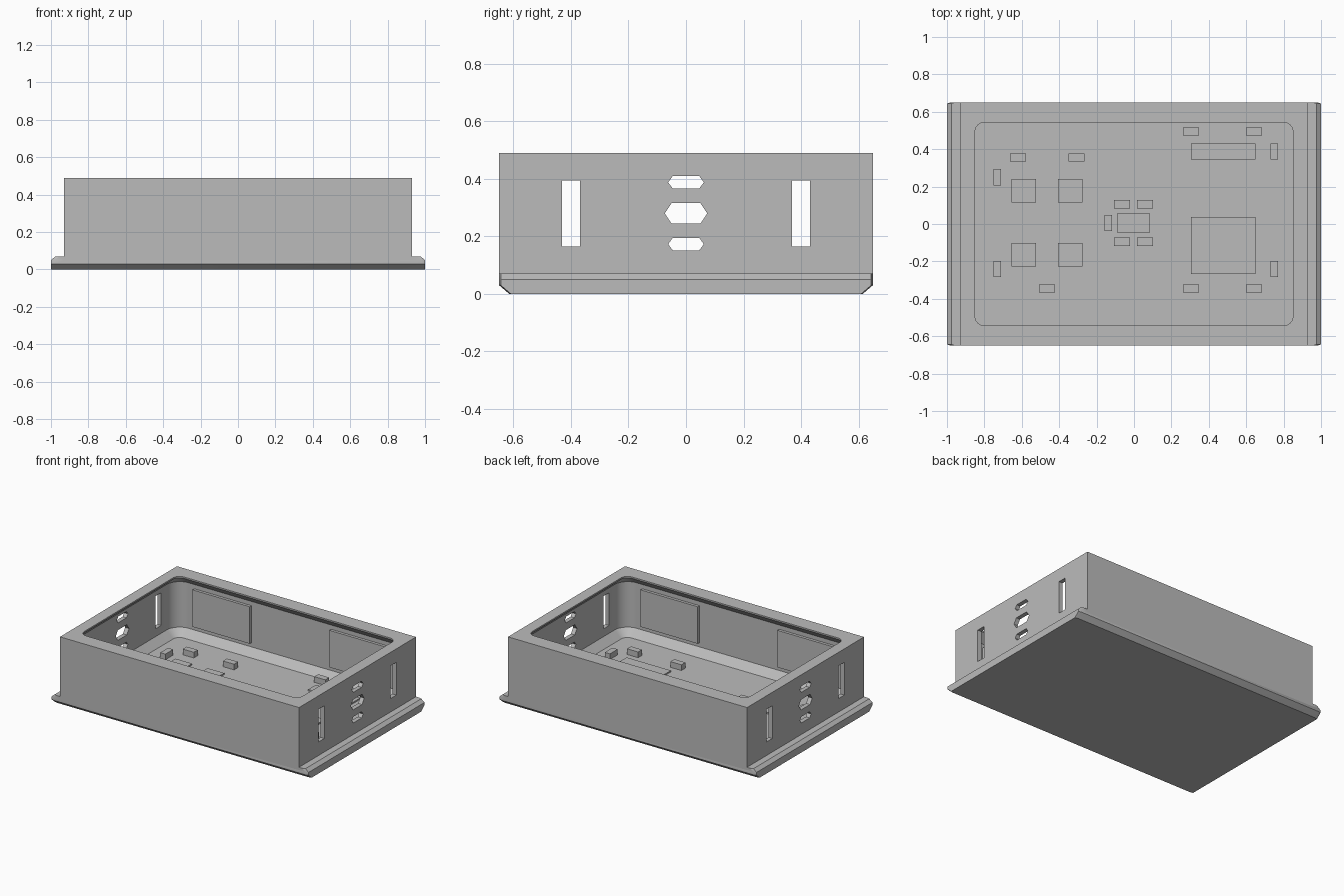
import bpy, bmesh, math

if "Cube" in bpy.data.objects:
    bpy.data.objects.remove(bpy.data.objects["Cube"])

grey = bpy.data.materials.new("matte grey")
grey.diffuse_color = (0.5, 0.5, 0.5, 1)
grey.use_nodes = True
grey.node_tree.nodes["Principled BSDF"].inputs["Base Color"].default_value = grey.diffuse_color


def finish(bm, name):
    bmesh.ops.recalc_face_normals(bm, faces=bm.faces)
    mesh = bpy.data.meshes.new(name)
    bm.to_mesh(mesh)
    bm.free()
    mesh.materials.append(grey)
    obj = bpy.data.objects.new(name, mesh)
    bpy.context.collection.objects.link(obj)
    return obj


def loft(name, loops):
    """Closed solid through loops with equal point counts."""
    bm = bmesh.new()
    rings = [[bm.verts.new(p) for p in loop] for loop in loops]
    n = len(rings[0])
    for a, b in zip(rings, rings[1:]):
        for i in range(n):
            j = (i + 1) % n
            bm.faces.new((a[i], a[j], b[j], b[i]))
    bm.faces.new(rings[0][::-1])
    bm.faces.new(rings[-1])
    return finish(bm, name)


def box(name, x0, x1, y0, y1, z0, z1):
    rect = [(x0, y0), (x1, y0), (x1, y1), (x0, y1)]
    return loft(name, [[(x, y, z) for x, y in rect] for z in (z0, z1)])


def rounded(hx, hy, r, z, seg=8):
    pts = []
    for k, (sx, sy) in enumerate([(1, 1), (-1, 1), (-1, -1), (1, -1)]):
        for i in range(seg + 1):
            a = math.pi / 2 * (k + i / seg)
            pts.append((sx * (hx - r) + r * math.cos(a),
                        sy * (hy - r) + r * math.sin(a), z))
    return pts


def clipped(hx, hy, z, cx=0.02, cy=0.006):
    """Rectangle with slightly clipped corners."""
    return [(hx, -hy + cy, z), (hx, hy - cy, z), (hx - cx, hy, z), (-hx + cx, hy, z),
            (-hx, hy - cy, z), (-hx, -hy + cy, z), (-hx + cx, -hy, z), (hx - cx, -hy, z)]


def boolean(target, tool, op):
    mod = target.modifiers.new(op, 'BOOLEAN')
    mod.operation, mod.object, mod.solver = op, tool, 'EXACT'
    bpy.context.view_layer.objects.active = target
    bpy.ops.object.modifier_apply(modifier=mod.name)
    bpy.data.objects.remove(tool, do_unlink=True)


# Tray walls joined to the base plate with its chamfered edges
tray = box("tray", -0.93, 0.93, -0.65, 0.65, 0.05, 0.49)
base = loft("base_plate", [clipped(1, 0.615, 0), clipped(1, 0.65, 0.03),
                           clipped(1, 0.65, 0.05), clipped(0.976, 0.65, 0.07)])
boolean(tray, base, 'UNION')

# Cavity: narrow mouth, flared walls, chamfer down to the floor
FLOOR, D = 0.06, 0.05
cavity = loft("cavity_cutter", [
    rounded(0.85, 0.543, 0.05, FLOOR),
    rounded(0.85 + D, 0.543 + D, 0.05 + D, FLOOR + D),
    rounded(0.85 + D, 0.543 + D, 0.05 + D, 0.48 - D),
    rounded(0.85, 0.543, 0.05, 0.48),
    rounded(0.85, 0.543, 0.05, 0.55)])
boolean(tray, cavity, 'DIFFERENCE')

# Slots and six-sided ports through both end walls
for s in (-1, 1):
    for y in (-0.4, 0.4):
        boolean(tray, box("slot_cutter", s * 0.95 - 0.1, s * 0.95 + 0.1,
                          y - 0.031, y + 0.031, 0.165, 0.395), 'DIFFERENCE')
    for z, half, flat, h in ((0.173, 0.062, 0.046, 0.022),
                             (0.28, 0.074, 0.05, 0.036),
                             (0.388, 0.062, 0.046, 0.022)):
        hexa = [(half, 0), (flat, h), (-flat, h), (-half, 0), (-flat, -h), (flat, -h)]
        boolean(tray, loft("port_cutter", [[(s * 0.95 + dx, y, z + q) for y, q in hexa]
                                           for dx in (-0.1, 0.1)]), 'DIFFERENCE')

bpy.ops.object.select_all(action='DESELECT')
tray.select_set(True)
bpy.context.view_layer.objects.active = tray
bpy.ops.object.shade_smooth_by_angle(angle=math.radians(25))

# Raised panels on the inside of the long walls
for sy in (-1, 1):
    for sx in (-1, 1):
        ya, yb = sorted((sy * 0.573, sy * 0.6))
        xa, xb = sorted((sx * 0.31, sx * 0.755))
        box("wall_panel", xa, xb, ya, yb, 0.14, 0.4)


def chip(name, x, y, w, d, h):
    box(name, x - w / 2, x + w / 2, y - d / 2, y + d / 2, FLOOR - 0.005, FLOOR + h)


# Flat chips on the floor
for x in (-0.59, -0.34):
    for y in (-0.165, 0.178):
        chip("square_chip", x, y, 0.13, 0.125, 0.01)
chip("centre_chip", -0.003, 0.005, 0.17, 0.105, 0.01)
chip("connector_chip", 0.477, 0.387, 0.345, 0.085, 0.01)
chip("large_chip", 0.477, -0.115, 0.345, 0.305, 0.01)

# Small upright components
for x, y in ((-0.62, 0.355), (-0.307, 0.355), (0.305, 0.495), (0.642, 0.495),
             (-0.465, -0.345), (0.305, -0.345), (0.642, -0.345),
             (-0.065, 0.105), (0.058, 0.105), (-0.065, -0.095), (0.058, -0.095)):
    chip("small_part", x, y, 0.086, 0.044, 0.04)
for x, y in ((-0.73, 0.25), (-0.73, -0.24), (0.75, 0.387), (0.75, -0.24), (-0.137, 0.005)):
    chip("small_part", x, y, 0.04, 0.086, 0.04)
